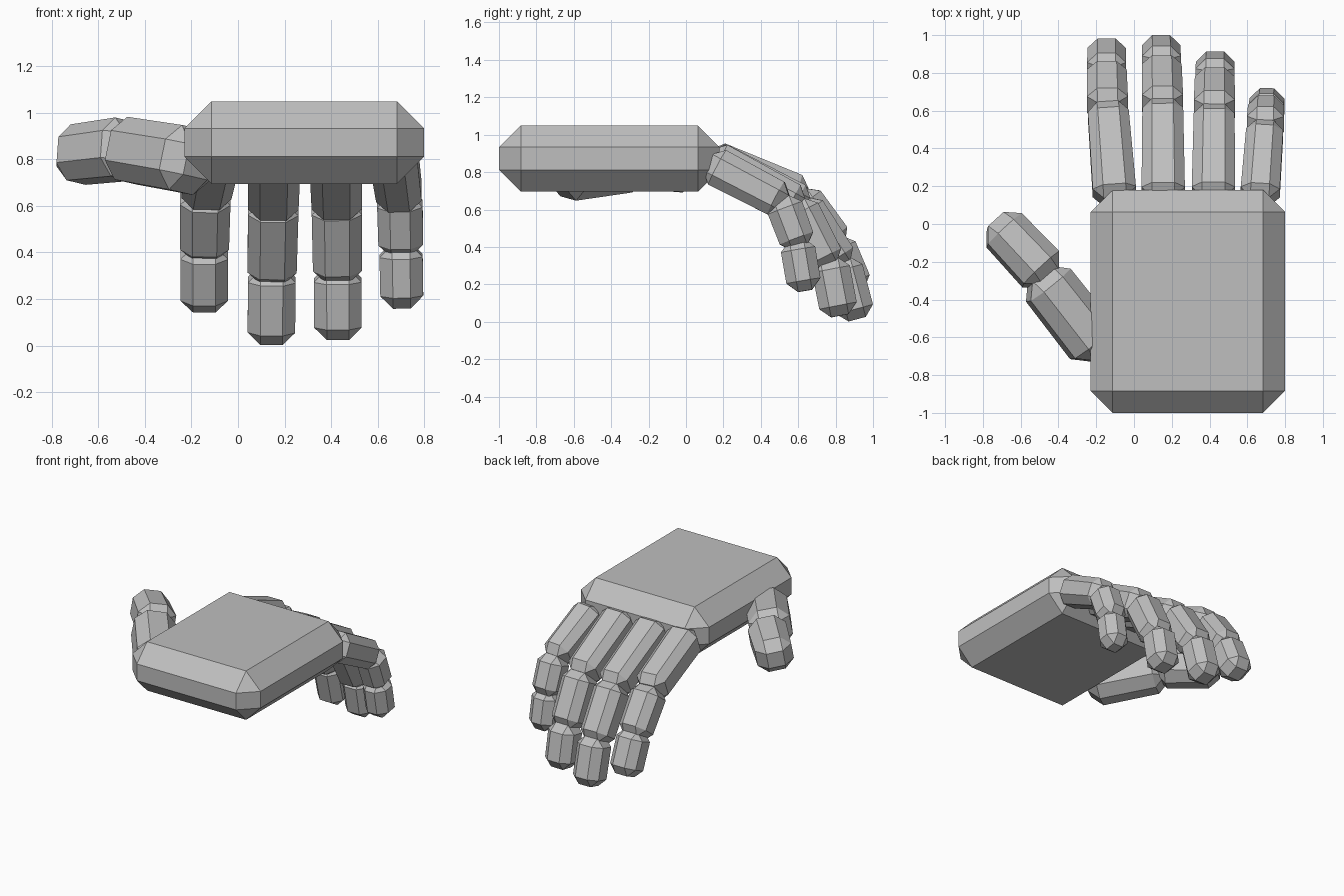
import bpy, bmesh, math
from mathutils import Vector, Matrix

if "Cube" in bpy.data.objects:
    bpy.data.objects.remove(bpy.data.objects["Cube"])

skin = bpy.data.materials.new("plain grey")
skin.diffuse_color = (0.52, 0.52, 0.52, 1)
skin.use_nodes = True
skin.node_tree.nodes["Principled BSDF"].inputs["Base Color"].default_value = skin.diffuse_color


def chamfered_box(name, size, chamfer, matrix, taper=1.0):
    """Box with single flat chamfers; local z is its length, taper narrows the +z end."""
    bm = bmesh.new()
    bmesh.ops.create_cube(bm, size=1)
    bmesh.ops.scale(bm, vec=size, verts=bm.verts)
    bmesh.ops.bevel(bm, geom=bm.edges[:], offset=chamfer, offset_type='OFFSET',
                    segments=1, profile=0.5, affect='EDGES')
    for v in bm.verts:
        k = 1 + (taper - 1) * (v.co.z / size[2] + 0.5)
        v.co.x *= k
        v.co.y *= k
    bm.transform(matrix)
    bmesh.ops.recalc_face_normals(bm, faces=bm.faces[:])
    me = bpy.data.meshes.new(name)
    bm.to_mesh(me)
    bm.free()
    me.materials.append(skin)
    ob = bpy.data.objects.new(name, me)
    bpy.context.collection.objects.link(ob)
    return ob


def bone(name, a, b, width, taper=1.0, chamfer=0.055, side=(1, 0, 0), roll=0):
    """Finger segment running from point a to point b."""
    a, b = Vector(a), Vector(b)
    d = (b - a).normalized()
    s = Vector(side)
    s = (s - d * s.dot(d)).normalized()
    s = Matrix.Rotation(math.radians(roll), 3, d) @ s
    t = d.cross(s)
    m = Matrix((s, t, d)).transposed().to_4x4()
    m.translation = (a + b) / 2
    chamfered_box(name, (width, width, (b - a).length), chamfer, m, taper)


# Palm
chamfered_box("palm", (1.03, 1.18, 0.355), 0.117,
              Matrix.Translation((0.285, -0.41, 0.8725)))

# Fingers: width, then start and end of each of the three segments
fingers = {
    "index_finger": (0.21, [((-0.10, 0.12, 0.865), (-0.14, 0.63, 0.665)),
                            ((-0.14, 0.60, 0.68), (-0.145, 0.81, 0.40)),
                            ((-0.145, 0.79, 0.44), (-0.145, 0.91, 0.16))]),
    "middle_finger": (0.21, [((0.155, 0.12, 0.87), (0.152, 0.64, 0.61)),
                             ((0.152, 0.61, 0.635), (0.146, 0.835, 0.295)),
                             ((0.146, 0.83, 0.335), (0.143, 0.915, 0.014))]),
    "ring_finger": (0.21, [((0.42, 0.12, 0.87), (0.425, 0.61, 0.61)),
                           ((0.425, 0.585, 0.635), (0.428, 0.76, 0.295)),
                           ((0.428, 0.765, 0.335), (0.43, 0.823, 0.032))]),
    "little_finger": (0.19, [((0.665, 0.12, 0.85), (0.695, 0.53, 0.635)),
                             ((0.695, 0.51, 0.66), (0.70, 0.61, 0.395)),
                             ((0.70, 0.59, 0.44), (0.705, 0.637, 0.165))]),
}
for name, (w, parts) in fingers.items():
    for (a, b), label, start, taper in zip(parts, ("base", "middle", "tip"),
                                           (1.10, 1.04, 0.98), (0.93, 0.96, 0.99)):
        bone(f"{name}_{label}", a, b, w * start, taper)

# Thumb
bone("thumb_base", (-0.171, -0.684, 0.79), (-0.50, -0.265, 0.845),
     0.285, 0.96, 0.075, (0.79, 0.62, 0), 10)
bone("thumb_tip", (-0.446, -0.29, 0.85), (-0.735, 0.017, 0.815),
     0.26, 0.93, 0.07, (0.73, 0.68, 0), 10)
